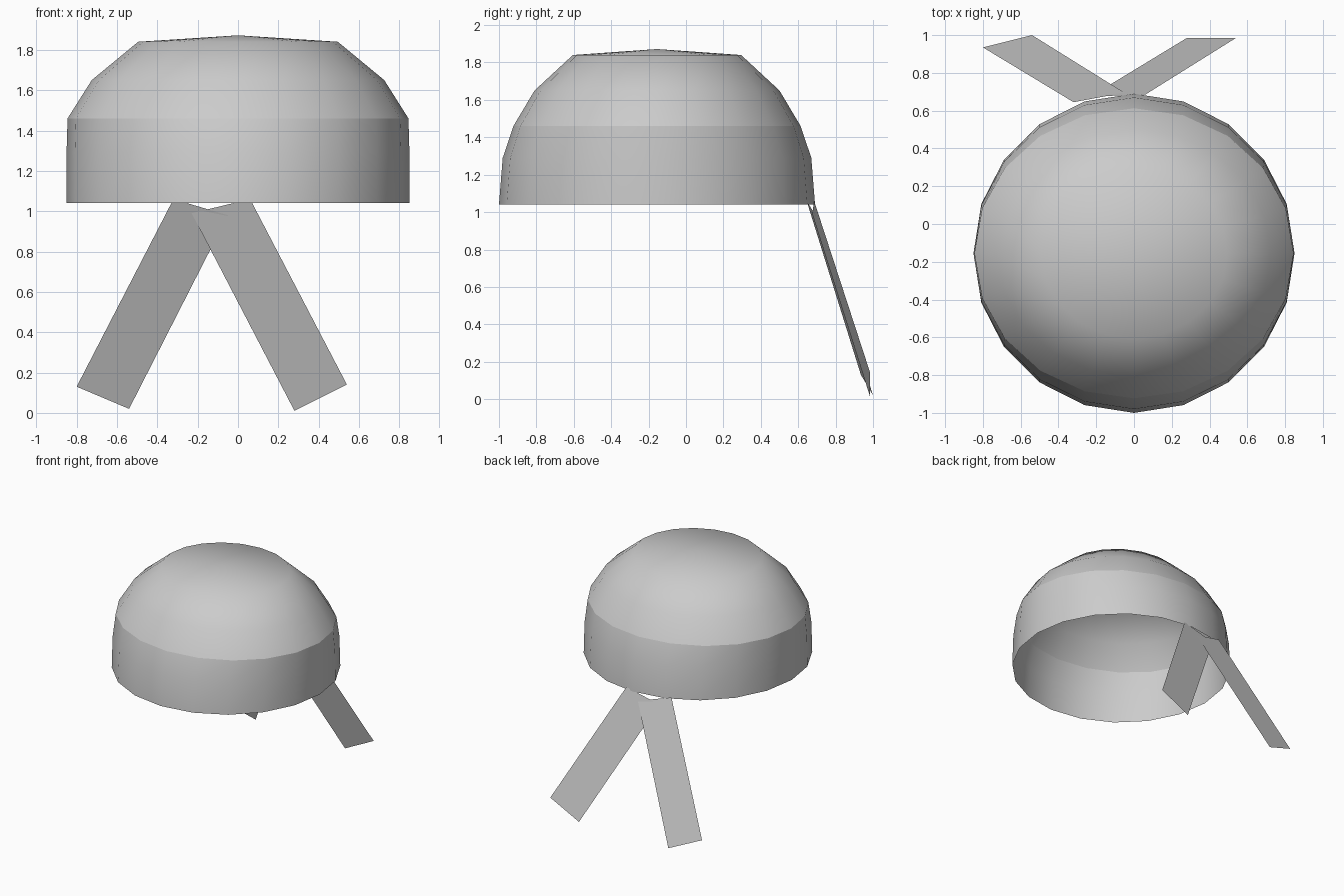
import bpy, math

if "Cube" in bpy.data.objects:
    bpy.data.objects.remove(bpy.data.objects["Cube"])

SIDES, CY = 20, -0.155


def make(name, verts, faces, smooth):
    mesh = bpy.data.meshes.new(name)
    mesh.from_pydata(verts, [], faces)
    mesh.polygons.foreach_set("use_smooth", [smooth] * len(faces))
    mesh.update()
    obj = bpy.data.objects.new(name, mesh)
    bpy.context.collection.objects.link(obj)
    return obj


def lathe(name, rings, apex=None):
    """Open shell from elliptical rings (rx, ry, z), closed by an optional apex."""
    verts, faces = [], []
    for rx, ry, z in rings:
        for i in range(SIDES):
            a = 2 * math.pi * i / SIDES
            verts.append((rx * math.cos(a), CY + ry * math.sin(a), z))
    for r in range(len(rings) - 1):
        for i in range(SIDES):
            j = (i + 1) % SIDES
            b, t = r * SIDES, (r + 1) * SIDES
            faces.append((b + i, b + j, t + j, t + i))
    if apex is not None:
        verts.append((0, CY, apex))
        top = (len(rings) - 1) * SIDES
        for i in range(SIDES):
            faces.append((top + i, top + (i + 1) % SIDES, len(verts) - 1))
    return make(name, verts, faces, True)


# Headband and crown, separate so the seam stays crisp
seam = (0.845, 0.768, 1.46)
lathe("headband", [(0.85, 0.845, 1.04), (0.85, 0.825, 1.29), seam])
lathe("crown", [seam, (0.725, 0.655, 1.65), (0.495, 0.45, 1.84)], apex=1.872)

# Two flat ribbon tails crossing at the back
make("left_tail", [(-0.80, 0.935, 0.13), (-0.54, 1.0, 0.02),
                   (-0.05, 0.695, 0.98), (-0.32, 0.645, 1.06)], [(0, 1, 2, 3)], False)
make("right_tail", [(0.28, 0.985, 0.01), (0.54, 0.985, 0.14),
                    (0.06, 0.685, 1.06), (-0.23, 0.675, 0.99)], [(0, 1, 2, 3)], False)
